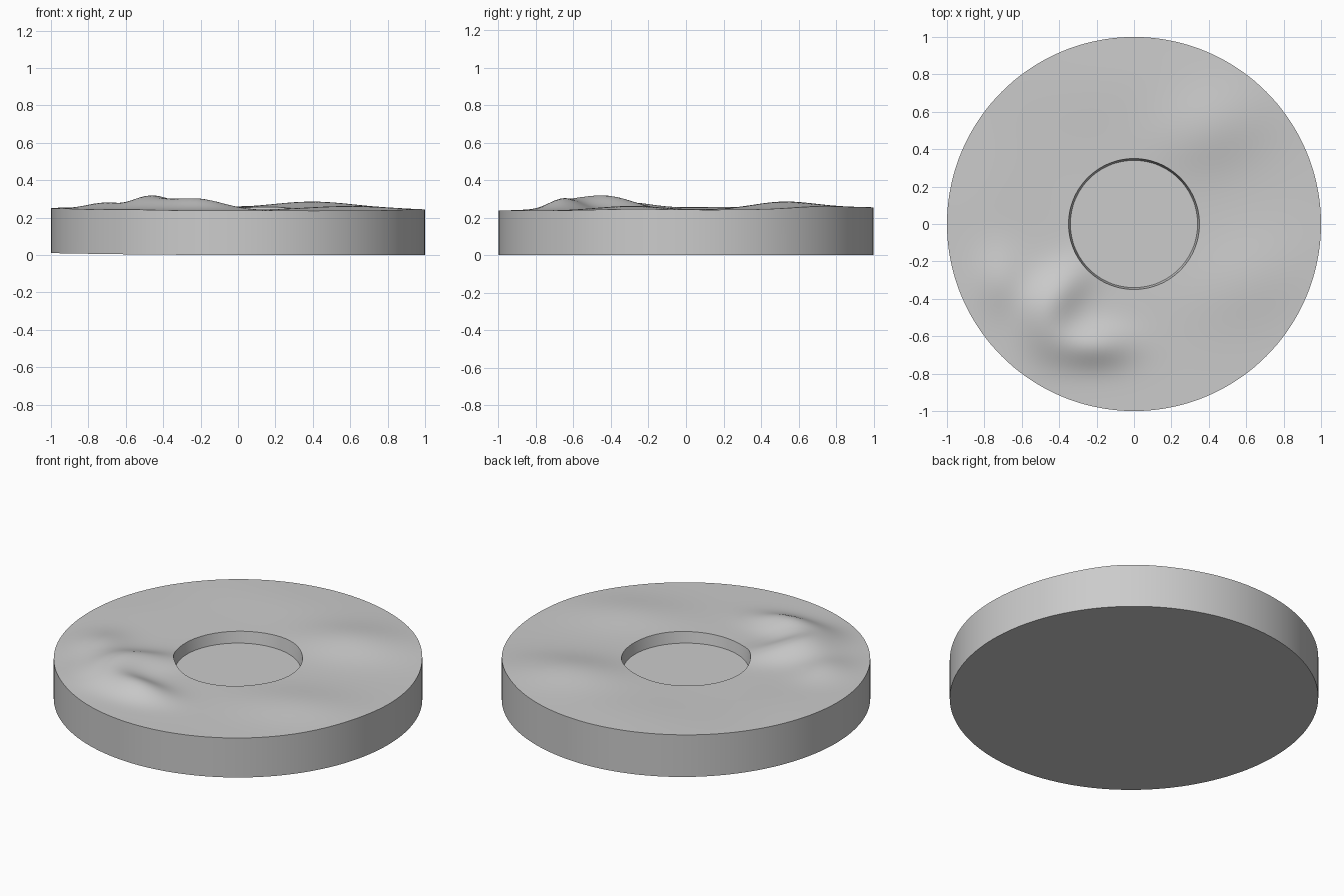
import bpy, bmesh, math

if "Cube" in bpy.data.objects:
    bpy.data.objects.remove(bpy.data.objects["Cube"])

SEG = 144
R_HOLE, R_FLOOR, FLOOR_Z = 0.35, 0.34, 0.18

grey = bpy.data.materials.new("plain grey")
grey.diffuse_color = (0.6, 0.6, 0.6, 1)
grey.use_nodes = True
grey.node_tree.nodes["Principled BSDF"].inputs["Base Color"].default_value = grey.diffuse_color

# Hills: centre x, centre y, height, length, width, direction in degrees
HILLS = [
    (-0.47, -0.50, 0.062, 0.14, 0.11, 90),    # summit
    (-0.37, -0.33, 0.034, 0.13, 0.08, 45),    # inner arm
    (-0.22, -0.65, 0.060, 0.14, 0.08, 0),     # outer arm
    (-0.71, -0.30, 0.032, 0.12, 0.10, 90),    # left knoll
    (0.40, 0.51, 0.035, 0.22, 0.15, 20),      # back right hill
    (0.60, -0.30, 0.022, 0.24, 0.16, 20),     # right hill
    (0.10, 0.75, 0.012, 0.55, 0.20, 0),       # back rise
    (-0.78, 0.15, 0.010, 0.30, 0.16, 90),     # left rise
]


def top_height(x, y):
    z = 0.243 - 0.003 * x + 0.006 * y
    for cx, cy, h, a, b, deg in HILLS:
        t = math.radians(deg)
        u = (x - cx) * math.cos(t) + (y - cy) * math.sin(t)
        v = (y - cy) * math.cos(t) - (x - cx) * math.sin(t)
        z += h * math.exp(-0.5 * ((u / a) ** 2 + (v / b) ** 2))
    return z


def underside(x, y):
    return 0.01 * max(0.0, -x) ** 2


bm = bmesh.new()


def ring(radius, height):
    verts = []
    for i in range(SEG):
        a = math.tau * i / SEG
        x, y = radius * math.cos(a), radius * math.sin(a)
        verts.append(bm.verts.new((x, y, height(x, y))))
    return verts


# Rings run from the recess floor, over the hilly top, down to the underside
STEPS = 36
rings = [ring(R_FLOOR, lambda x, y: FLOOR_Z)]
for k in range(STEPS + 1):
    rings.append(ring(R_HOLE + (1 - R_HOLE) * k / STEPS, top_height))
rings.append(ring(1, underside))
for r in (0.75, 0.5, 0.25):
    rings.append(ring(r, underside))
for a, b in zip(rings, rings[1:]):
    for i in range(SEG):
        j = (i + 1) % SEG
        bm.faces.new((a[i], b[i], b[j], a[j]))
bm.faces.new(rings[0])
bm.faces.new(rings[-1])
bmesh.ops.recalc_face_normals(bm, faces=bm.faces[:])

mesh = bpy.data.meshes.new("terrain_disc")
bm.to_mesh(mesh)
bm.free()
mesh.materials.append(grey)
disc = bpy.data.objects.new("terrain_disc", mesh)
bpy.context.collection.objects.link(disc)

# Smooth land, crisp rims
bpy.context.view_layer.objects.active = disc
disc.select_set(True)
bpy.ops.object.shade_smooth_by_angle(angle=math.radians(35))
